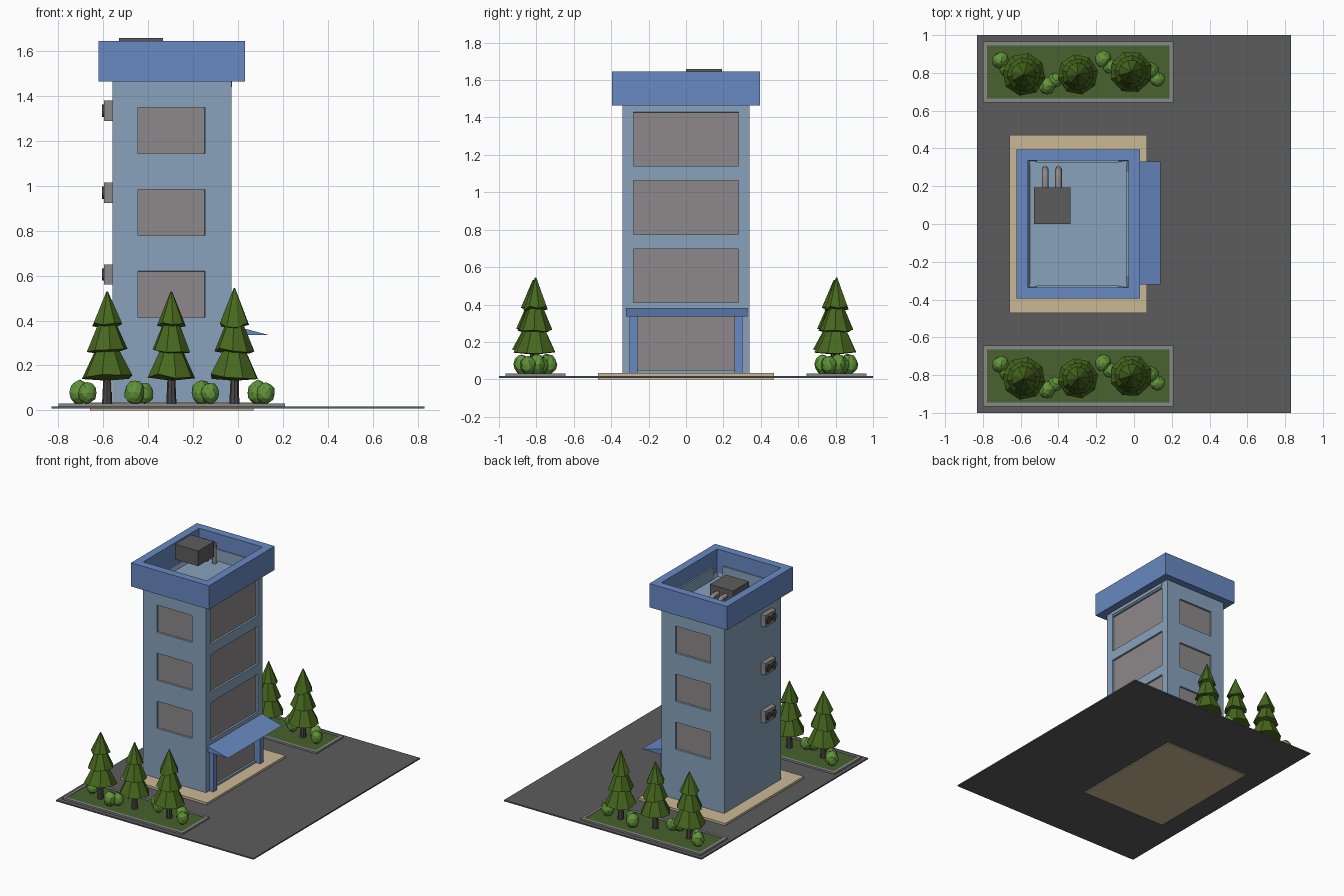
import bpy, bmesh, math, random
from mathutils import Vector, Matrix

if "Cube" in bpy.data.objects:
    bpy.data.objects.remove(bpy.data.objects["Cube"])

random.seed(4)


def mat(name, r, g, b):
    m = bpy.data.materials.new(name)
    m.diffuse_color = [((c / 255 + 0.055) / 1.055) ** 2.4 for c in (r, g, b)] + [1]
    m.use_nodes = True
    m.node_tree.nodes["Principled BSDF"].inputs["Base Color"].default_value = m.diffuse_color
    return m


WALL = mat("wall blue grey", 136, 162, 187)
BLUE = mat("trim blue", 104, 137, 194)
GLASS = mat("window grey", 141, 137, 139)
TAN = mat("paving tan", 202, 185, 150)
ASPHALT = mat("asphalt", 92, 92, 92)
KERB = mat("kerb grey", 136, 136, 140)
GRASS = mat("grass", 72, 98, 46)
TREE = mat("pine green", 72, 104, 30)
BUSH = mat("bush green", 98, 148, 58)
DARK = mat("dark grey", 74, 72, 73)


def finish(bm, name, *mats):
    bmesh.ops.recalc_face_normals(bm, faces=bm.faces)
    me = bpy.data.meshes.new(name)
    bm.to_mesh(me)
    bm.free()
    for m in mats:
        me.materials.append(m)
    ob = bpy.data.objects.new(name, me)
    bpy.context.collection.objects.link(ob)
    return ob


def add_box(bm, x0, x1, y0, y1, z0, z1):
    M = Matrix.Translation(((x0 + x1) / 2, (y0 + y1) / 2, (z0 + z1) / 2)) @ \
        Matrix.Diagonal((x1 - x0, y1 - y0, z1 - z0, 1))
    bmesh.ops.create_cube(bm, size=1, matrix=M)


def box(name, m, *dims):
    bm = bmesh.new()
    add_box(bm, *dims)
    return finish(bm, name, m)


def frame(name, m, x0, x1, y0, y1, z0, z1, t):
    """Rectangular ring with wall thickness t."""
    bm = bmesh.new()
    loops = []
    for d, z in ((0, z0), (0, z1), (t, z1), (t, z0)):
        loops.append([bm.verts.new((x, y, z)) for x, y in
                      ((x0 + d, y0 + d), (x1 - d, y0 + d), (x1 - d, y1 - d), (x0 + d, y1 - d))])
    for k in range(4):
        a, b = loops[k], loops[(k + 1) % 4]
        for i in range(4):
            j = (i + 1) % 4
            bm.faces.new((a[i], a[j], b[j], b[i]))
    return finish(bm, name, m)


# Ground and paving
box("ground", ASPHALT, -0.83, 0.83, -1, 1, 0.008, 0.018)
box("paving", TAN, -0.66, 0.07, -0.47, 0.47, 0, 0.035)

# Tower with recessed windows on three sides and a sunken roof
X0, X1, Y = -0.56, -0.03, 0.34
STEP = 0.365
side_z = [(0.414 + i * STEP, 0.62 + i * STEP) for i in range(3)]
right_win = [(-0.28, 0.28, 0.41 + i * STEP, 0.698 + i * STEP) for i in range(3)]
right_win.append((-0.262, 0.262, 0.05, 0.337))
bm = bmesh.new()
add_box(bm, X0, X1, -Y, Y, 0.03, 1.466)


def cut(co, no):
    bmesh.ops.bisect_plane(bm, geom=bm.verts[:] + bm.edges[:] + bm.faces[:], plane_co=co, plane_no=no)


for x in (-0.445, -0.148):
    cut((x, 0, 0), (1, 0, 0))
for y in (-0.28, -0.262, 0.262, 0.28):
    cut((0, y, 0), (0, 1, 0))
for z in {v for pair in side_z for v in pair} | {v for w in right_win for v in w[2:]}:
    cut((0, 0, z), (0, 0, 1))
bm.normal_update()


def is_window(f):
    c = f.calc_center_median()
    if abs(f.normal.y) > 0.9:
        return -0.445 < c.x < -0.148 and any(a < c.z < b for a, b in side_z)
    if f.normal.x > 0.9:
        return any(a < c.y < b and p < c.z < q for a, b, p, q in right_win)
    return False


wins = [f for f in bm.faces if is_window(f)]
for f in wins:
    f.material_index = 1
top = [f for f in bm.faces if f.normal.z > 0.9]
rims = bmesh.ops.inset_region(bm, faces=wins, thickness=0.0005, depth=-0.015)["faces"]
for f in rims:
    f.material_index = 0
bmesh.ops.inset_region(bm, faces=top, thickness=0.01, depth=-0.025)
finish(bm, "tower", WALL, GLASS)

# Parapet and the raised strips inside it
frame("parapet", BLUE, -0.622, 0.032, -0.395, 0.395, 1.465, 1.645, 0.06)
for s in (-1, 1):
    box("parapet_strip", WALL, -0.515, -0.08, s * 0.3325 - 0.006, s * 0.3325 + 0.006, 1.44, 1.53)
box("parapet_strip_right", WALL, -0.04, -0.026, -0.28, 0.28, 1.44, 1.53)

# Rooftop unit with two bent ducts
box("roof_unit", ASPHALT, -0.53, -0.335, 0, 0.192, 1.545, 1.66)
for x in (-0.47, -0.4):
    cu = bpy.data.curves.new("roof_duct", "CURVE")
    cu.dimensions = "3D"
    cu.bevel_depth = 0.018
    cu.bevel_resolution = 1
    cu.use_fill_caps = True
    path = [(x, 0.18, 1.61), (x, 0.24, 1.61)]
    path += [(x, 0.24 + 0.05 * math.sin(a), 1.56 + 0.05 * math.cos(a))
             for a in (math.pi / 6, math.pi / 3, math.pi / 2)]
    path.append((x, 0.29, 1.44))
    sp = cu.splines.new("POLY")
    sp.points.add(len(path) - 1)
    for p, c in zip(sp.points, path):
        p.co = (*c, 1)
    ob = bpy.data.objects.new("roof_duct", cu)
    cu.materials.append(GLASS)
    bpy.context.collection.objects.link(ob)

# Entrance canopy (wedge) and its posts
bm = bmesh.new()
ends = [[bm.verts.new((x, y, z)) for x, z in ((-0.03, 0.335), (0.14, 0.335), (-0.03, 0.38))]
        for y in (-0.32, 0.33)]
bm.faces.new(ends[0])
bm.faces.new(ends[1])
for i in range(3):
    j = (i + 1) % 3
    bm.faces.new((ends[0][i], ends[0][j], ends[1][j], ends[1][i]))
finish(bm, "entrance_canopy", BLUE)
for s in (-1, 1):
    box("canopy_post", BLUE, -0.035, 0.005, s * 0.28 - 0.021, s * 0.28 + 0.021, 0.03, 0.34)

# Wall-mounted cooling units with twin fans
for i in range(3):
    z = 0.605 + i * STEP
    box("cooling_unit", GLASS, -0.597, -0.555, -0.23, -0.1, z - 0.045, z + 0.045)
    for y in (-0.196, -0.134):
        bm = bmesh.new()
        bmesh.ops.create_cone(bm, cap_ends=True, segments=12, radius1=0.027, radius2=0.027, depth=0.009,
                              matrix=Matrix.Translation((-0.601, y, z)) @ Matrix.Rotation(math.pi / 2, 4, "Y"))
        finish(bm, "cooling_fan", DARK)


# Low-poly pine: trunk and three ragged tiers
def pine(x, y, h, r):
    bm = bmesh.new()
    bmesh.ops.create_cone(bm, cap_ends=True, segments=8, radius1=0.023, radius2=0.016, depth=0.15,
                          matrix=Matrix.Translation((x, y, 0.1)))
    trunk = finish(bm, "pine_trunk", DARK)
    bm = bmesh.new()
    turn = random.random()
    for z0, z1, r0, r1 in ((0.15, 0.28, 1, 0.42), (0.265, 0.4, 0.8, 0.3), (0.38, h, 0.6, 0.03)):
        turn += 0.35
        rings = []
        for z, rad, jit in ((z0, r0 * r, 0.012), (z1, r1 * r, 0)):
            rings.append([bm.verts.new((x + rad * math.cos(a), y + rad * math.sin(a),
                                        z + random.uniform(-jit, jit)))
                          for a in (turn + k * math.tau / 8 for k in range(8))])
        base = bm.verts.new((x, y, z0 - 0.018))
        for k in range(8):
            n = (k + 1) % 8
            bm.faces.new((rings[0][k], rings[0][n], rings[1][n], rings[1][k]))
            bm.faces.new((rings[0][n], rings[0][k], base))
        bm.faces.new(rings[1])
    return [trunk, finish(bm, "pine_foliage", TREE)]


# Bush: a cluster of faceted blobs
def bush(x, y, ang):
    bm = bmesh.new()
    for d, rad, zc in ((-0.026, 0.046, 0.08), (0.03, 0.04, 0.076)):
        bmesh.ops.create_icosphere(bm, subdivisions=2, radius=rad, matrix=Matrix.Translation(
            (x + d * math.cos(ang), y + d * math.sin(ang), zc)) @ Matrix.Diagonal((1, 1, 1.2, 1)))
    for v in bm.verts:
        v.co += Vector([random.uniform(-0.003, 0.003) for _ in range(3)])
    return [finish(bm, "bush", BUSH)]


# Back planting bed, then the same bed copied to the front
bed = [frame("bed_kerb", KERB, -0.8, 0.21, 0.643, 0.966, 0.015, 0.031, 0.021),
       box("bed_grass", GRASS, -0.785, 0.195, 0.66, 0.95, 0.015, 0.028)]
for t in ((-0.583, 0.792, 0.53, 0.115), (-0.297, 0.792, 0.53, 0.108), (-0.016, 0.805, 0.545, 0.112)):
    bed += pine(*t)
for b in ((-0.69, 0.845, -0.9), (-0.44, 0.745, 0.6), (-0.145, 0.855, -0.8), (0.105, 0.79, -0.9)):
    bed += bush(*b)
for ob in bed:
    c = ob.copy()
    c.name = "front_" + ob.name.split(".")[0]
    c.location.y -= 1.609
    bpy.context.collection.objects.link(c)
